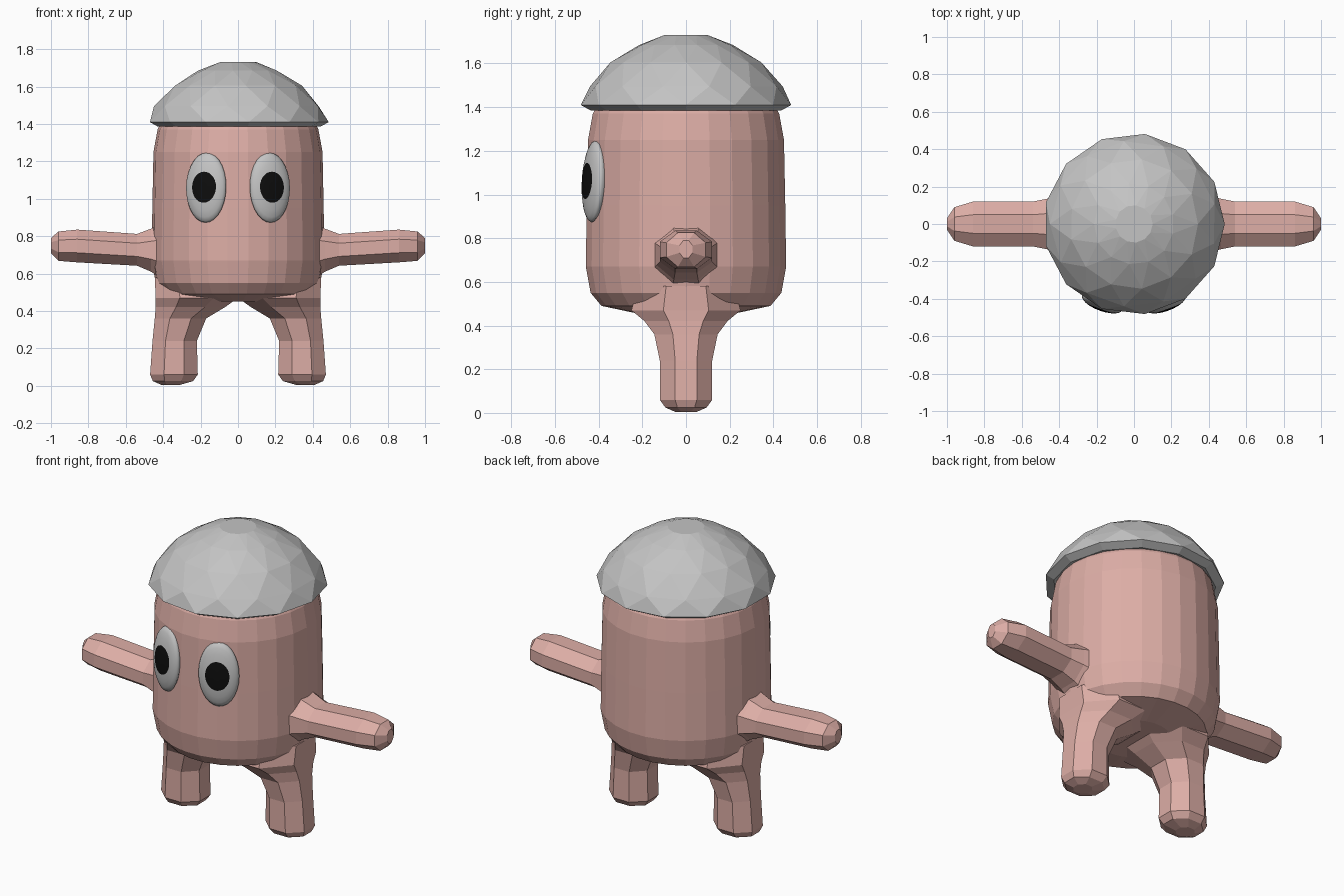
import bpy, bmesh, math, random
from mathutils import Matrix, Vector

if "Cube" in bpy.data.objects:
    bpy.data.objects.remove(bpy.data.objects["Cube"])

random.seed(4)


def material(name, rgb):
    m = bpy.data.materials.new(name)
    m.diffuse_color = (*rgb, 1)
    m.use_nodes = True
    m.node_tree.nodes["Principled BSDF"].inputs["Base Color"].default_value = m.diffuse_color
    return m


PINK = material("pink skin", (0.72, 0.42, 0.38))
GREY = material("light grey", (0.55, 0.55, 0.55))
BLACK = material("black", (0.004, 0.004, 0.004))


def loft(name, rings, mats, stagger=False, dark_rings=0, smooth=False):
    """Skin a list of equal-length point rings and close both ends."""
    bm = bmesh.new()
    vs = [[bm.verts.new(p) for p in ring] for ring in rings]
    n = len(vs[0])
    first = bm.faces.new(vs[0])
    bm.faces.new(vs[-1])
    first.material_index = 1 if dark_rings else 0
    for k, (a, b) in enumerate(zip(vs, vs[1:])):
        for i in range(n):
            j = (i + 1) % n
            if stagger:
                made = [bm.faces.new((a[i], a[j], b[i])),
                        bm.faces.new((a[j], b[j], b[i]))]
            else:
                made = [bm.faces.new((a[i], a[j], b[j], b[i]))]
            for f in made:
                f.material_index = 1 if k < dark_rings else 0
                f.smooth = smooth
    bmesh.ops.recalc_face_normals(bm, faces=bm.faces[:])
    me = bpy.data.meshes.new(name)
    bm.to_mesh(me)
    bm.free()
    for m in mats:
        me.materials.append(m)
    ob = bpy.data.objects.new(name, me)
    bpy.context.collection.objects.link(ob)
    return ob


def circle(r, z, n, turn=0.0, jitter=0.0):
    pts = []
    for i in range(n):
        a = math.tau * (i + turn) / n
        k = 1 + random.uniform(-jitter, jitter)
        pts.append((r * k * math.cos(a), r * k * math.sin(a), z))
    return pts


def octagon(c1, r1, r2):
    """Flat-sided octagon in two axes, first axis centred on c1."""
    k = 1 / math.cos(math.pi / 8)
    return [(c1 + r1 * k * math.cos(math.tau * (i + .5) / 8),
             r2 * k * math.sin(math.tau * (i + .5) / 8)) for i in range(8)]


# Barrel body with rounded bottom and shoulders
profile = [(0.20, 0.45), (0.39, 0.49), (0.44, 0.55), (0.462, 0.67), (0.458, 0.95),
           (0.452, 1.25), (0.43, 1.37), (0.40, 1.43), (0.30, 1.52)]
loft("body", [circle(r, z, 26) for r, z in profile], [PINK])

# Domed cap with a bevelled rim and triangular facets
cap = [(0.36, 1.40), (0.44, 1.385), (0.485, 1.41)]
rings = [circle(r, z, 13) for r, z in cap]
dome = [(0.445, 1.495), (0.345, 1.605), (0.215, 1.685), (0.10, 1.73)]
for i, (r, z) in enumerate(dome):
    rings.append(circle(r, z, 13, (i + 1) * 0.5, 0.012))
loft("cap", rings, [GREY], stagger=True)

# Legs: z, inner x, outer x, half depth
leg = [(0.005, 0.31, 0.41, 0.05), (0.025, 0.24, 0.455, 0.095), (0.06, 0.215, 0.47, 0.12),
       (0.24, 0.22, 0.457, 0.12), (0.36, 0.17, 0.445, 0.145), (0.42, 0.07, 0.44, 0.19),
       (0.47, 0.0, 0.44, 0.25), (0.58, 0.0, 0.445, 0.22)]
# Arms: x, bottom z, top z, half depth
arm = [(0.36, 0.54, 0.89, 0.16), (0.465, 0.61, 0.84, 0.135), (0.54, 0.642, 0.812, 0.12),
       (0.86, 0.66, 0.835, 0.12), (0.96, 0.668, 0.825, 0.09), (1.0, 0.71, 0.79, 0.03)]


# Eye: rings grow from the pupil ellipse to the eye outline
def eye_rings(side):
    w, h, d = 0.114, 0.188, 0.042
    turn = (Matrix.Translation((side * 0.17, -0.422, 1.06))
            @ Matrix.Rotation(side * math.radians(20), 4, 'Z')
            @ Matrix.Rotation(math.radians(-3), 4, 'X'))
    sizes = [(0.02, 0.025, -1), (0.045, 0.056, -1), (0.068, 0.083, -1), (0.086, 0.125, -1),
             (0.102, 0.16, -1), (0.111, 0.181, -1), (w, h, 0), (0.10, 0.165, 1)]
    out = []
    for a, b, s in sizes:
        ring = []
        for i in range(28):
            t = math.tau * i / 28
            x, z = a * math.cos(t), b * math.sin(t)
            y = s * d * math.sqrt(max(0, 1 - (x / w) ** 2 - (z / h) ** 2))
            ring.append(turn @ Vector((x, y, z)))
        out.append(ring)
    return out


for side, word in ((1, "left"), (-1, "right")):
    loft(word + "_leg", [[(side * x, y, z) for x, y in octagon((a + b) / 2, (b - a) / 2, d)]
                         for z, a, b, d in leg], [PINK])
    loft(word + "_arm", [[(side * x, y, z) for z, y in octagon((a + b) / 2, (b - a) / 2, d)]
                         for x, a, b, d in arm], [PINK])
    loft(word + "_eye", eye_rings(side), [GREY, BLACK], dark_rings=2, smooth=True)
